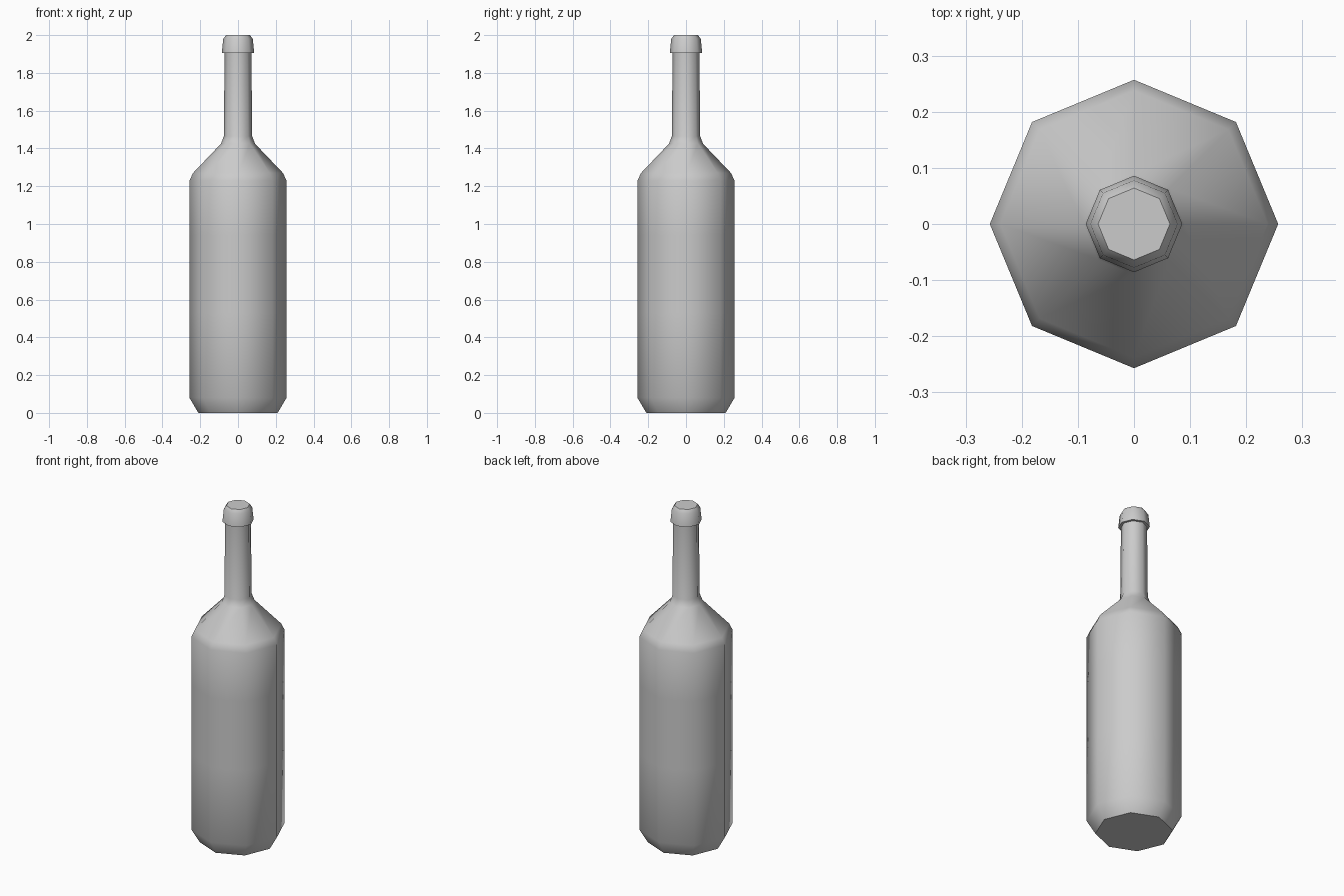
import bpy, bmesh, math

if "Cube" in bpy.data.objects:
    bpy.data.objects.remove(bpy.data.objects["Cube"])

SIDES = 8


def lathe(name, profiles, cap_bottom=False, cap_top=False):
    """Spin (radius, z) profiles into eight-sided shells in one object."""
    bm = bmesh.new()
    for n, profile in enumerate(profiles):
        rings = []
        for r, z in profile:
            rings.append([bm.verts.new((r * math.cos(i * math.tau / SIDES),
                                        r * math.sin(i * math.tau / SIDES), z))
                          for i in range(SIDES)])
        for a, b in zip(rings, rings[1:]):
            for i in range(SIDES):
                j = (i + 1) % SIDES
                bm.faces.new((a[i], a[j], b[j], b[i]))
        if cap_bottom and n == 0:
            bm.faces.new(rings[0][::-1])
        if cap_top and n == len(profiles) - 1:
            bm.faces.new(rings[-1])
    mesh = bpy.data.meshes.new(name)
    bm.to_mesh(mesh)
    bm.free()
    obj = bpy.data.objects.new(name, mesh)
    bpy.context.collection.objects.link(obj)
    bpy.ops.object.select_all(action='DESELECT')
    obj.select_set(True)
    bpy.context.view_layer.objects.active = obj
    bpy.ops.object.shade_smooth_by_angle(angle=math.radians(50))
    return obj


R = 0.257
LABEL_LOW, LABEL_HIGH = 0.53, 0.94

# Bottle body: base below the label, shoulder and neck above it
lathe("bottle_body", [
    [(0.21, 0), (R, 0.08), (R, LABEL_LOW)],
    [(R, LABEL_HIGH), (R, 1.23), (0.238, 1.27), (0.09, 1.425),
     (0.075, 1.465), (0.071, 1.905)],
], cap_bottom=True)

# Label band wrapped flush around the body
lathe("label", [[(R, LABEL_LOW), (R, LABEL_HIGH)]])

# Cap with an underside lip and a bevelled top
lathe("cap", [[(0.071, 1.905), (0.086, 1.905), (0.078, 1.98), (0.064, 2.0)]],
      cap_top=True)
